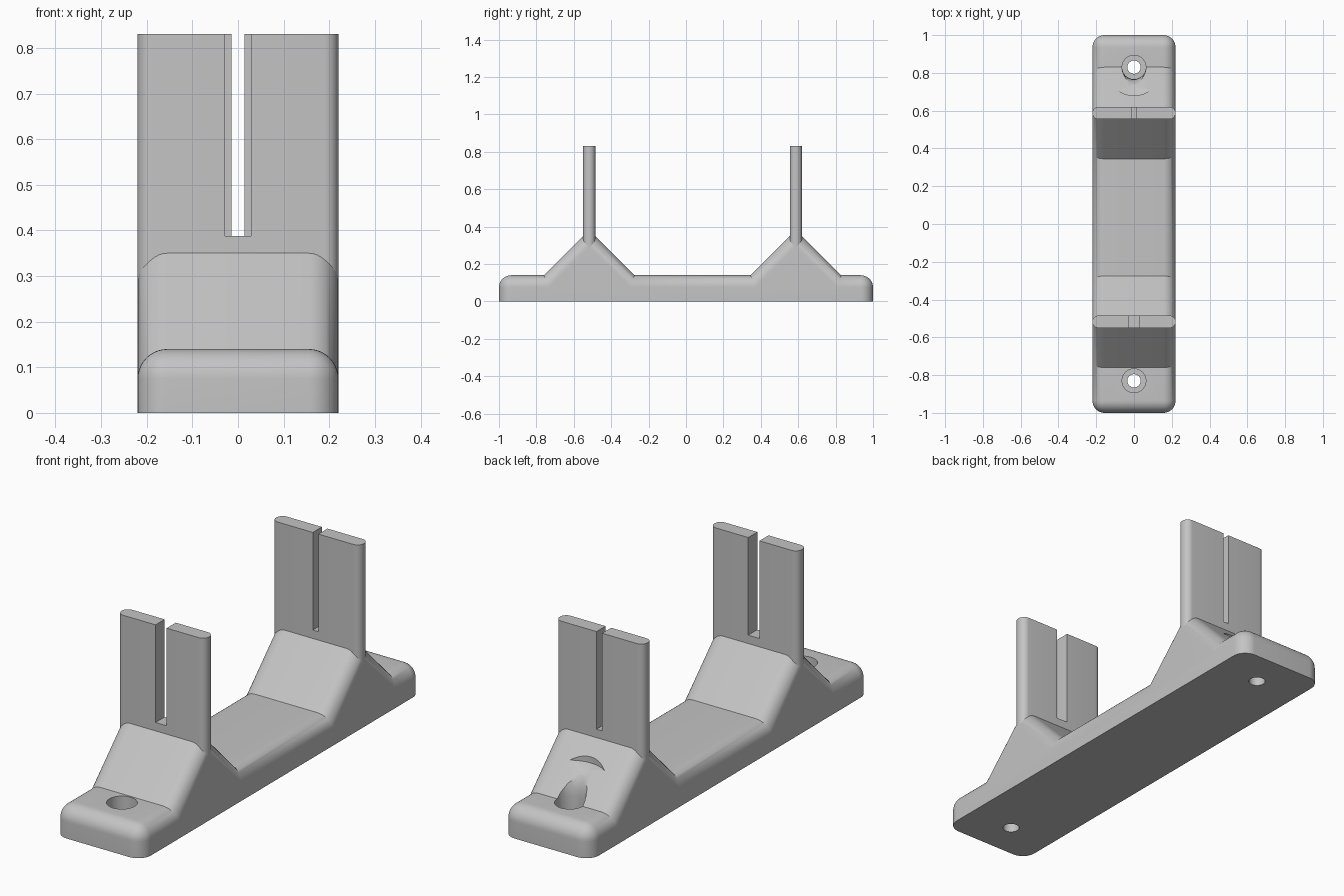
import bpy, bmesh
from math import cos, sin, tau, radians

if "Cube" in bpy.data.objects:
    bpy.data.objects.remove(bpy.data.objects["Cube"], do_unlink=True)

HALF_W, TOP, FILLET = 0.22, 0.14, 0.065
PLATE_T, PLATE_TOP = 0.065, 0.83
HOLE_Y = 0.83

grey = bpy.data.materials.new("plain grey")
grey.use_nodes = True
colour = (0.55, 0.55, 0.55, 1)
grey.diffuse_color = colour
grey.node_tree.nodes["Principled BSDF"].inputs["Base Color"].default_value = colour


def make_object(name, bm):
    bmesh.ops.recalc_face_normals(bm, faces=bm.faces[:])
    mesh = bpy.data.meshes.new(name)
    bm.to_mesh(mesh)
    bm.free()
    mesh.materials.append(grey)
    obj = bpy.data.objects.new(name, mesh)
    bpy.context.collection.objects.link(obj)
    return obj


def box_mesh(x, y, z):
    """Box between the given (low, high) pairs."""
    bm = bmesh.new()
    bmesh.ops.create_cube(bm, size=1)
    for v in bm.verts:
        for i, (low, high) in enumerate((x, y, z)):
            v.co[i] = low if v.co[i] < 0 else high
    return bm


def lathe(name, profile, y, steps=48):
    """Closed solid turned about a vertical axis at x = 0."""
    bm = bmesh.new()
    rings = [[bm.verts.new((r * cos(tau * i / steps), y + r * sin(tau * i / steps), z))
              for i in range(steps)] for r, z in profile]
    for a, b in zip(rings, rings[1:]):
        for i in range(steps):
            j = (i + 1) % steps
            bm.faces.new((a[i], a[j], b[j], b[i]))
    bm.faces.new(rings[0])
    bm.faces.new(rings[-1])
    return make_object(name, bm)


def cut(target, cutter):
    cutter.hide_render = True
    mod = target.modifiers.new("cut", 'BOOLEAN')
    mod.operation, mod.solver, mod.object = 'DIFFERENCE', 'EXACT', cutter
    activate(target)
    bpy.ops.object.modifier_apply(modifier=mod.name)
    bpy.data.objects.remove(cutter, do_unlink=True)


def activate(obj):
    bpy.ops.object.select_all(action='DESELECT')
    obj.select_set(True)
    bpy.context.view_layer.objects.active = obj


def smooth(obj):
    activate(obj)
    bpy.ops.object.shade_smooth_by_angle(angle=radians(30))


# Base: side profile with two 45 degree ridges, extruded across the width
front_y, rear_y, ridge = -0.5175, 0.5875, 0.2425
outline = [(-1, 0), (-1, TOP)]
for y in (front_y, rear_y):
    outline += [(y - ridge, TOP), (y, TOP + ridge), (y + ridge, TOP)]
outline += [(1, TOP), (1, 0)]
bm = bmesh.new()
face = bm.faces.new([bm.verts.new((-HALF_W, y, z)) for y, z in outline])
new = bmesh.ops.extrude_face_region(bm, geom=[face])["geom"]
bmesh.ops.translate(bm, vec=(2 * HALF_W, 0, 0),
                    verts=[g for g in new if isinstance(g, bmesh.types.BMVert)])
bmesh.ops.recalc_face_normals(bm, faces=bm.faces[:])


def is_rounded(edge):
    a, b = (v.co for v in edge.verts)
    if max(a.z, b.z) < 0.01:
        return False
    crosses = abs(a.x - b.x) > 0.1
    return not crosses or abs(a.y) > 0.99


bmesh.ops.bevel(bm, geom=[e for e in bm.edges if is_rounded(e)], offset=FILLET,
                offset_type='OFFSET', segments=10, profile=0.5, affect='EDGES')
base = make_object("base", bm)

# Stepped screw holes; the rear one flares into the ridge behind it
bore = [(0.035, -0.1), (0.035, 0.06), (0.063, 0.06)]
cut(base, lathe("front_hole_cutter", bore + [(0.063, 0.3)], -HOLE_Y))
flare = [(0.063, TOP), (0.066, 0.175), (0.075, 0.205), (0.09, 0.23), (0.115, 0.25), (0.15, 0.262), (0.15, 0.4)]
cut(base, lathe("rear_hole_cutter", bore + flare, HOLE_Y))
smooth(base)

# Upright plates with rounded ends and a central slot
for name, y, slot in (("front_upright", front_y, 0.028), ("rear_upright", rear_y, 0.014)):
    half = PLATE_T / 2
    bm = box_mesh((-HALF_W, HALF_W), (y - half, y + half), (0.2, PLATE_TOP))
    upright = [e for e in bm.edges if abs(e.verts[0].co.z - e.verts[1].co.z) > 0.1]
    bmesh.ops.bevel(bm, geom=upright, offset=0.031, segments=8, profile=0.5, affect='EDGES')
    plate = make_object(name, bm)
    cut(plate, make_object("slot_cutter", box_mesh((-slot, slot), (y - 0.1, y + 0.1), (0.388, 1))))
    smooth(plate)
